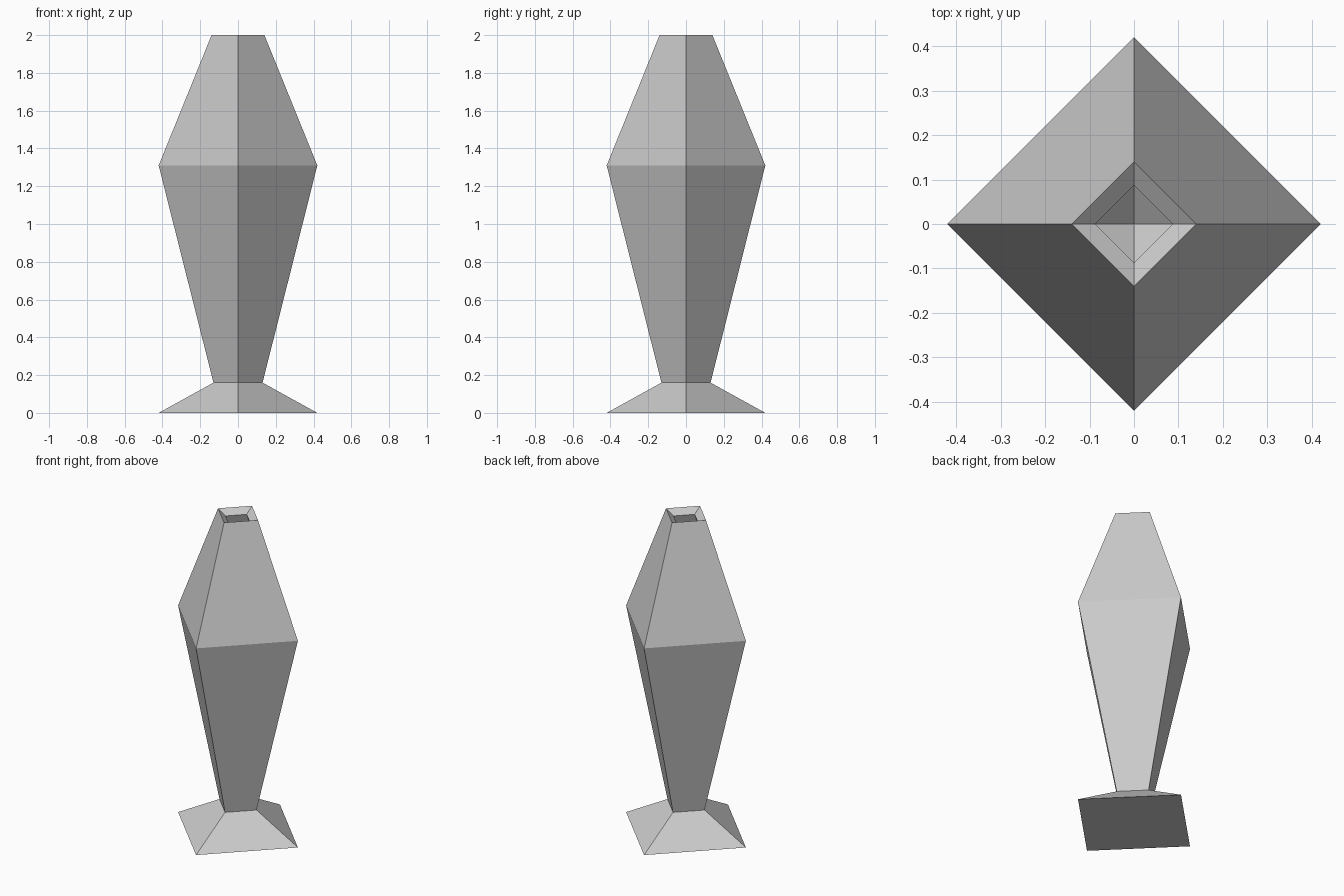
import bpy
import bmesh
from math import pi, cos, sin

cube = bpy.data.objects.get("Cube")
if cube:
    bpy.data.objects.remove(cube, do_unlink=True)

# One plain grey for the whole vase
grey = bpy.data.materials.new("plain_grey")
grey.use_nodes = True
colour = (0.6, 0.6, 0.6, 1)
grey.diffuse_color = colour
grey.node_tree.nodes["Principled BSDF"].inputs["Base Color"].default_value = colour

SIDES = 4


def lathe(name, profile):
    """Turn a (radius, height) profile into a faceted solid, corners on the axes."""
    bm = bmesh.new()
    rings = []
    for r, z in profile:
        if r == 0:
            rings.append([bm.verts.new((0, 0, z))] * SIDES)
        else:
            rings.append([bm.verts.new((r * cos(2 * pi * i / SIDES),
                                        r * sin(2 * pi * i / SIDES), z))
                          for i in range(SIDES)])
    for low, high in zip(rings, rings[1:]):
        for i in range(SIDES):
            j = (i + 1) % SIDES
            corners = dict.fromkeys((low[i], low[j], high[j], high[i]))
            bm.faces.new(list(corners))
    bm.faces.new(rings[0][::-1])  # flat underside
    bmesh.ops.recalc_face_normals(bm, faces=bm.faces)
    mesh = bpy.data.meshes.new(name)
    bm.to_mesh(mesh)
    bm.free()
    mesh.materials.append(grey)
    obj = bpy.data.objects.new(name, mesh)
    bpy.context.collection.objects.link(obj)
    return obj


# Foot, neck, shoulder and rim outside; bevelled lip and hollow inside
outside = [(0.42, 0), (0.13, 0.16), (0.42, 1.31), (0.14, 2)]
inside = [(0.087, 1.966), (0.36, 1.31), (0.088, 0.2), (0, 0.14)]
lathe("vase", outside + inside)
